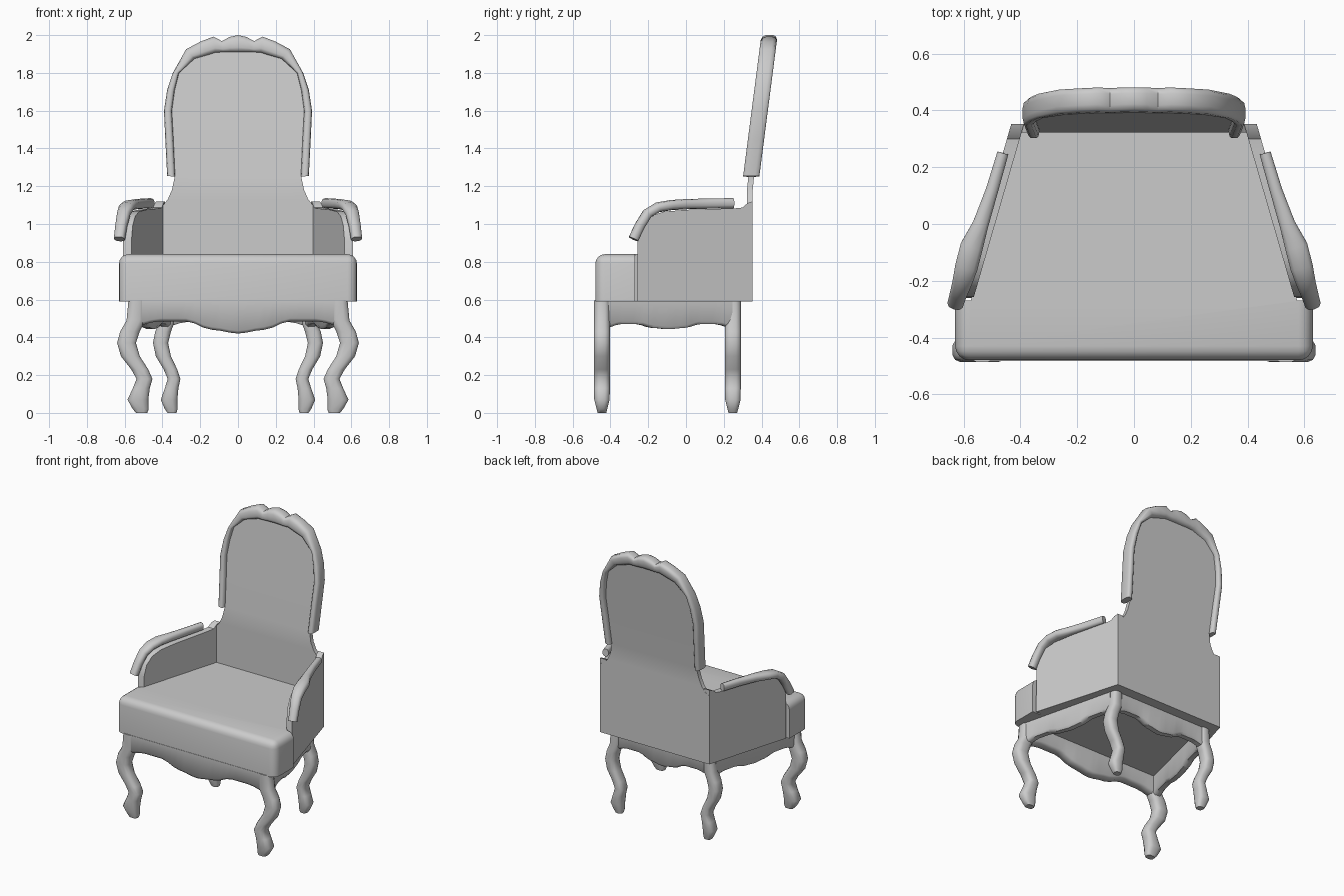
import bpy, bmesh, math
from mathutils import Vector

if "Cube" in bpy.data.objects:
    bpy.data.objects.remove(bpy.data.objects["Cube"])


def finish(name, bm, angle=40):
    bmesh.ops.recalc_face_normals(bm, faces=bm.faces)
    me = bpy.data.meshes.new(name)
    bm.to_mesh(me)
    bm.free()
    me.shade_smooth()
    me.set_sharp_from_angle(angle=math.radians(angle))
    ob = bpy.data.objects.new(name, me)
    bpy.context.collection.objects.link(ob)
    return ob


def loft(name, rings, angle=40):
    """Skin a list of equal-length point rings and cap both ends."""
    bm = bmesh.new()
    vs = [[bm.verts.new(p) for p in r] for r in rings]
    n = len(rings[0])
    for a, b in zip(vs, vs[1:]):
        for i in range(n):
            j = (i + 1) % n
            bm.faces.new((a[i], a[j], b[j], b[i]))
    bm.faces.new(vs[0])
    bm.faces.new(vs[-1])
    return finish(name, bm, angle)


def oval(n=12, e=0.7):
    """Unit superellipse points, slightly squared."""
    out = []
    for i in range(n):
        a = 2 * math.pi * (i + 0.5) / n
        c, s = math.cos(a), math.sin(a)
        out.append((math.copysign(abs(c) ** e, c), math.copysign(abs(s) ** e, s)))
    m = max(p[0] for p in out)
    return [(x / m, y / m) for x, y in out]


def lean(z):
    """Depth of the back at height z."""
    return 0.338 if z < 1.22 else 0.345 + 0.097 * (z - 1.25) / 0.75


# Seat cushion: T-shaped plan with a rounded front roll
half = [(0.63, -0.48), (0.63, -0.27), (0.575, -0.27), (0.42, 0.33)]
plan = half + [(-x, y) for x, y in reversed(half)]
bm = bmesh.new()
low = [bm.verts.new((x, y, 0.59)) for x, y in plan]
top = [bm.verts.new((x, y, 0.84)) for x, y in plan]
bm.faces.new(low)
bm.faces.new(top)
for i in range(len(plan)):
    j = (i + 1) % len(plan)
    bm.faces.new((low[i], low[j], top[j], top[i]))
roll = [e for e in bm.edges
        if all(abs(v.co.x) > 0.6 and v.co.y < -0.2 for v in e.verts)
        and (all(v.co.z > 0.8 for v in e.verts)
             or all(v.co.y < -0.4 and abs(v.co.x) > 0.6 for v in e.verts))
        and not all(v.co.z < 0.6 for v in e.verts)]
bmesh.ops.bevel(bm, geom=roll, offset=0.05, segments=4, profile=0.5, affect='EDGES')
finish("seat_cushion", bm, 50)

# Legs: S-curved cabriole shape as (height, centre, half width)
leg = [(0, .51, .03), (.02, .515, .042), (.07, .53, .055), (.13, .512, .045),
       (.18, .495, .042), (.23, .52, .045), (.30, .57, .05), (.37, .59, .05),
       (.43, .572, .052), (.49, .54, .05), (.595, .535, .045)]
for side, s in (("right", 1), ("left", -1)):
    for pos, y in (("front", -0.445), ("rear", 0.248)):
        rings = []
        for z, x, w in leg:
            if pos == "rear":
                x, w = 0.365 + (x - 0.53) * 0.75, w * 0.8
            d = 0.042 * min(1, 0.55 + z * 6)
            rings.append([(s * (x + w * u), y + d * v, z) for u, v in oval()])
        loft(f"{pos}_leg_{side}", rings, 50)

# Aprons: wavy rails between the legs
def apron(name, a, b, wave, thick):
    a, b = Vector(a), Vector(b)
    d = (b - a).normalized()
    n = Vector((-d.y, d.x)) * thick / 2
    rings = []
    for i in range(25):
        t = abs(i / 12 - 1)
        k = min(int(t * 4), 3)
        f = t * 4 - k
        f = f * f * (3 - 2 * f)
        z = wave[k] * (1 - f) + wave[k + 1] * f
        c = a.lerp(b, i / 24)
        p, q, m = c + n, c - n, n * 0.6
        rings.append([(*p, 0.595), (*p, z + 0.015), (*(c + m), z),
                      (*(c - m), z), (*q, z + 0.015), (*q, 0.595)])
    loft(name, rings, 50)


apron("front_apron", (-0.55, -0.445), (0.55, -0.445), (.42, .44, .485, .485, .46), 0.075)
apron("rear_apron", (-0.37, 0.25), (0.37, 0.25), (.43, .445, .48, .48, .46), 0.06)
for side, s in (("right", 1), ("left", -1)):
    apron(f"side_apron_{side}", (s * 0.545, -0.43), (s * 0.38, 0.24),
          (.443, .45, .47, .47, .45), 0.06)

# Side walls under the arms
edge = [(0.352, .59), (0.352, 1.12), (0.325, 1.11), (0.30, 1.087), (0.26, 1.083),
        (0, 1.075), (-0.12, 1.065), (-0.19, 1.04), (-0.235, .99), (-0.257, .91), (-0.26, .59)]
for side, s in (("right", 1), ("left", -1)):
    ring = lambda off: [(s * (0.61 - 0.29 * (y + 0.26) - off), y, z) for y, z in edge]
    loft(f"side_wall_{side}", [ring(0.045), ring(0.035), ring(0.008), ring(0)], 35)

# Back panel: flared foot, narrow neck, arched head
rows = [(.59, .432), (1.08, .432), (1.095, .40), (1.13, .372), (1.18, .35), (1.25, .335),
        (1.6, .36), (1.7, .35), (1.79, .325), (1.87, .26), (1.925, .14)]
rings = []
for z, w in rows:
    y = lean(z)
    xs = [w * k / 4 for k in range(-4, 5)]
    rings.append([(x, y - 0.015, z) for x in xs] + [(x, y + 0.015, z) for x in reversed(xs)])
loft("back_panel", rings, 40)

# Carved frame around the back: inner and outer outlines with a scalloped crest
inner = [(.333, 1.25), (.342, 1.45), (.35, 1.6), (.335, 1.71), (.312, 1.80),
         (.23, 1.875), (.16, 1.895), (.12, 1.908), (.08, 1.91), (.04, 1.91), (0, 1.91)]
outer = [(.375, 1.255), (.385, 1.45), (.392, 1.6), (.375, 1.71), (.345, 1.80),
         (.275, 1.925), (.20, 1.965), (.13, 1.992), (.085, 1.968), (.045, 1.99), (0, 2.0)]
pairs = list(zip(inner, outer))
pairs = [(a, b, 1) for a, b in pairs] + [(a, b, -1) for a, b in reversed(pairs[:-1])]
rings = []
for a, b, s in pairs:
    a, b = Vector(a), Vector(b)
    ring = []
    for u, v in oval(12, 0.6):
        p = (a + b) / 2 + (b - a) / 2 * u
        ring.append((s * p.x, lean(max(p.y, 1.25)) + 0.043 * v, p.y))
    rings.append(ring)
loft("back_frame", rings, 50)

# Arm rests: x, y, z, half width; the front end scrolls downward
arm = [(.462, .25, 1.11, .02), (.50, .12, 1.108, .022), (.54, 0, 1.105, .028),
       (.572, -.08, 1.10, .04), (.59, -.15, 1.088, .04), (.605, -.205, 1.055, .034),
       (.618, -.245, .99, .03), (.628, -.278, .92, .028)]
for side, s in (("right", 1), ("left", -1)):
    pts = [Vector(p[:3]) for p in arm]
    rings = []
    for i, p in enumerate(pts):
        t = (pts[min(i + 1, len(pts) - 1)] - pts[max(i - 1, 0)]).normalized()
        across = t.cross(Vector((0, 0, 1))).normalized()
        up = across.cross(t)
        ring = [p + across * arm[i][3] * u + up * 0.026 * v for u, v in oval(10, 0.8)]
        rings.append([(s * q.x, q.y, q.z) for q in ring])
    loft(f"arm_rest_{side}", rings, 50)
